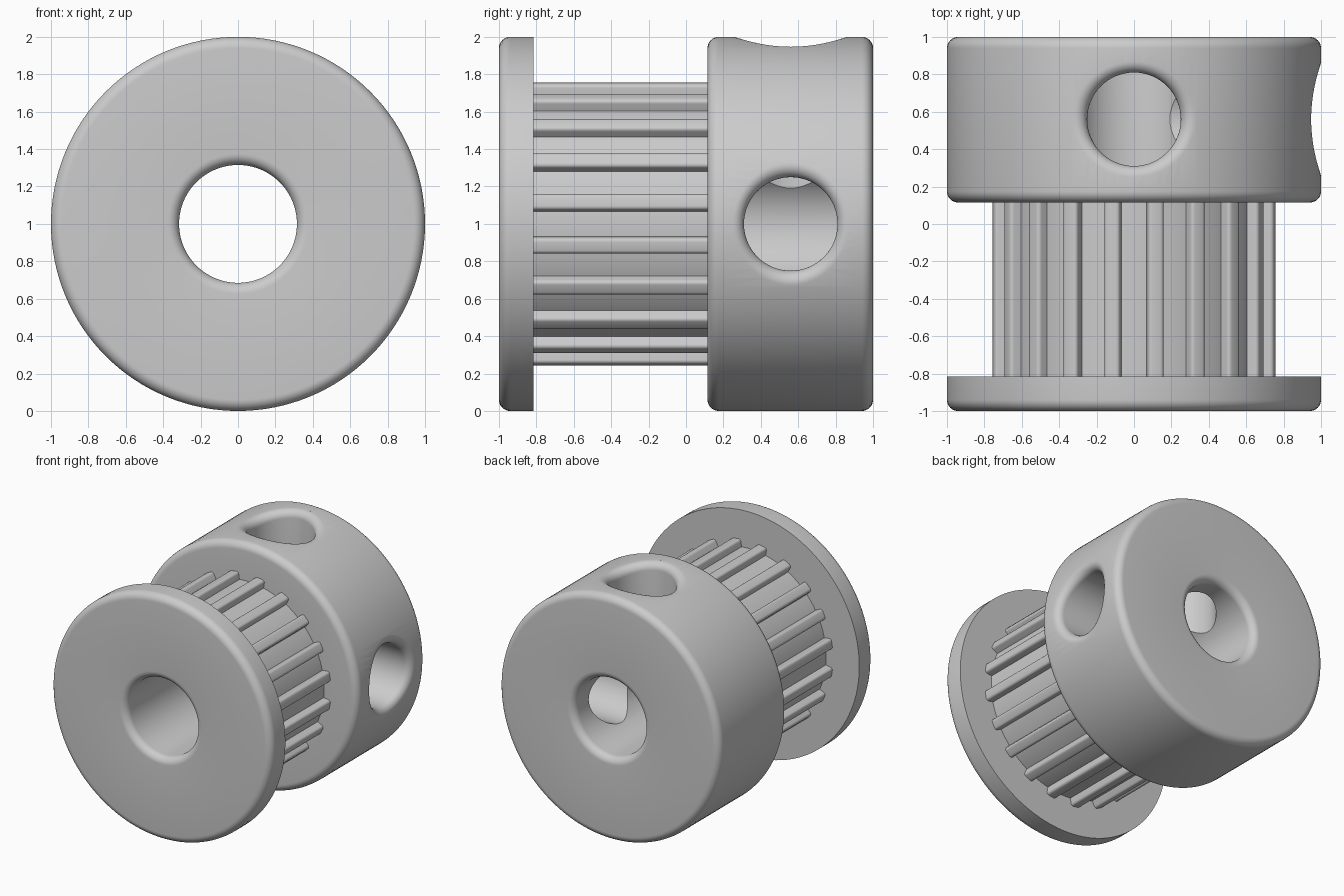
import bpy, bmesh, math
from mathutils import Vector

if "Cube" in bpy.data.objects:
    bpy.data.objects.remove(bpy.data.objects["Cube"])

SEG = 128        # steps around the main axis
R = 1.0          # flange and hub radius
BORE = 0.315     # shaft hole radius
ROOT = 0.70      # belt core radius
TIP = 0.762      # tooth tip radius
FIL = 0.06       # edge rounding
HOLE = 0.25      # screw hole radius
HOLE_Y = 0.56    # screw hole position along the axis
TEETH = 20

metal = bpy.data.materials.new("light grey metal")
metal.diffuse_color = (0.6, 0.6, 0.6, 1)
metal.use_nodes = True
metal.node_tree.nodes["Principled BSDF"].inputs["Base Color"].default_value = metal.diffuse_color


def finish(name, bm):
    bmesh.ops.recalc_face_normals(bm, faces=bm.faces)
    me = bpy.data.meshes.new(name)
    bm.to_mesh(me)
    bm.free()
    ob = bpy.data.objects.new(name, me)
    bpy.context.collection.objects.link(ob)
    me.materials.append(metal)
    return ob


def activate(ob):
    bpy.ops.object.select_all(action='DESELECT')
    ob.select_set(True)
    bpy.context.view_layer.objects.active = ob


def arc(cx, cy, r, a0, a1, n=8):
    angles = [math.radians(a0 + (a1 - a0) * i / n) for i in range(n + 1)]
    return [(cx + r * math.cos(a), cy + r * math.sin(a)) for a in angles]


def bridge(bm, a, b):
    n = len(a)
    for i in range(n):
        j = (i + 1) % n
        bm.faces.new((a[i], a[j], b[j], b[i]))


# Pulley body: closed (radius, y) profile turned around the y axis
profile = (
    arc(BORE + FIL, -1 + FIL, FIL, 180, 270)        # front bore rim
    + arc(R - FIL, -1 + FIL, FIL, 270, 360)         # flange front edge
    + [(R, -0.815), (ROOT, -0.815), (ROOT, 0.115)]  # flange back, belt core
    + arc(R - FIL, 0.115 + FIL, FIL, 270, 360)      # hub front edge
    + arc(R - FIL, 1 - FIL, FIL, 0, 90)             # hub back edge
    + arc(BORE + FIL, 1 - FIL, FIL, 90, 180)        # back bore rim
)
bm = bmesh.new()
rings = []
for i in range(SEG):
    t = 2 * math.pi * i / SEG
    rings.append([bm.verts.new((r * math.cos(t), y, 1 + r * math.sin(t)))
                  for r, y in profile])
for i in range(SEG):
    bridge(bm, rings[i], rings[(i + 1) % SEG])
body = finish("pulley_body", bm)


# Screw hole cutter with a flared mouth that rounds into the hub surface
def hole_cutter(direction):
    n, steps = 64, 8
    rows = [[] for _ in range(steps + 3)]
    for k in range(n):
        t = 2 * math.pi * k / n
        c, s = math.cos(t), math.sin(t)
        u, v = (HOLE + FIL) * c, (HOLE + FIL) * s
        h = math.sqrt((R - FIL) ** 2 - u * u)
        centre = Vector((u, v, h))
        inner = Vector((-c, -s, 0))
        outer = Vector((u, 0, h)).normalized()
        rows[0].append(Vector((HOLE * c, HOLE * s, 0)))
        for i in range(steps + 1):
            rows[i + 1].append(centre + FIL * inner.slerp(outer, i / steps))
        rows[-1].append(centre + outer * (FIL + 0.15))
    bm = bmesh.new()
    loops = []
    for row in rows:
        if direction == 'top':
            pts = [(p.x, HOLE_Y + p.y, 1 + p.z) for p in row]
        else:
            pts = [(p.z, HOLE_Y + p.y, 1 - p.x) for p in row]
        loops.append([bm.verts.new(p) for p in pts])
    for a, b in zip(loops, loops[1:]):
        bridge(bm, a, b)
    bm.faces.new(loops[0])
    bm.faces.new(loops[-1])
    ob = finish("screw_hole_cutter_" + direction, bm)
    ob.hide_render = True
    return ob


for direction in ('top', 'right'):
    cutter = hole_cutter(direction)
    activate(body)
    mod = body.modifiers.new("screw_hole", 'BOOLEAN')
    mod.operation = 'DIFFERENCE'
    mod.solver = 'EXACT'
    mod.object = cutter
    bpy.ops.object.modifier_apply(modifier=mod.name)
    bpy.data.objects.remove(cutter)

# Belt teeth: bars with rounded tips, sunk slightly into the core
W, TR = 0.0425, 0.02
section = ([(W, ROOT - 0.03)] + arc(W - TR, TIP - TR, TR, 0, 90, 4)
           + arc(TR - W, TIP - TR, TR, 90, 180, 4) + [(-W, ROOT - 0.03)])
bm = bmesh.new()
for i in range(TEETH):
    t = 2 * math.pi * (i + 0.5) / TEETH
    c, s = math.cos(t), math.sin(t)
    ends = [[bm.verts.new((r * c - w * s, y, 1 + r * s + w * c)) for w, r in section]
            for y in (-0.825, 0.125)]
    bridge(bm, *ends)
    for end in ends:
        bm.faces.new(end)
teeth = finish("belt_teeth", bm)

for ob in (body, teeth):
    activate(ob)
    bpy.ops.object.shade_smooth_by_angle(angle=math.radians(30))
